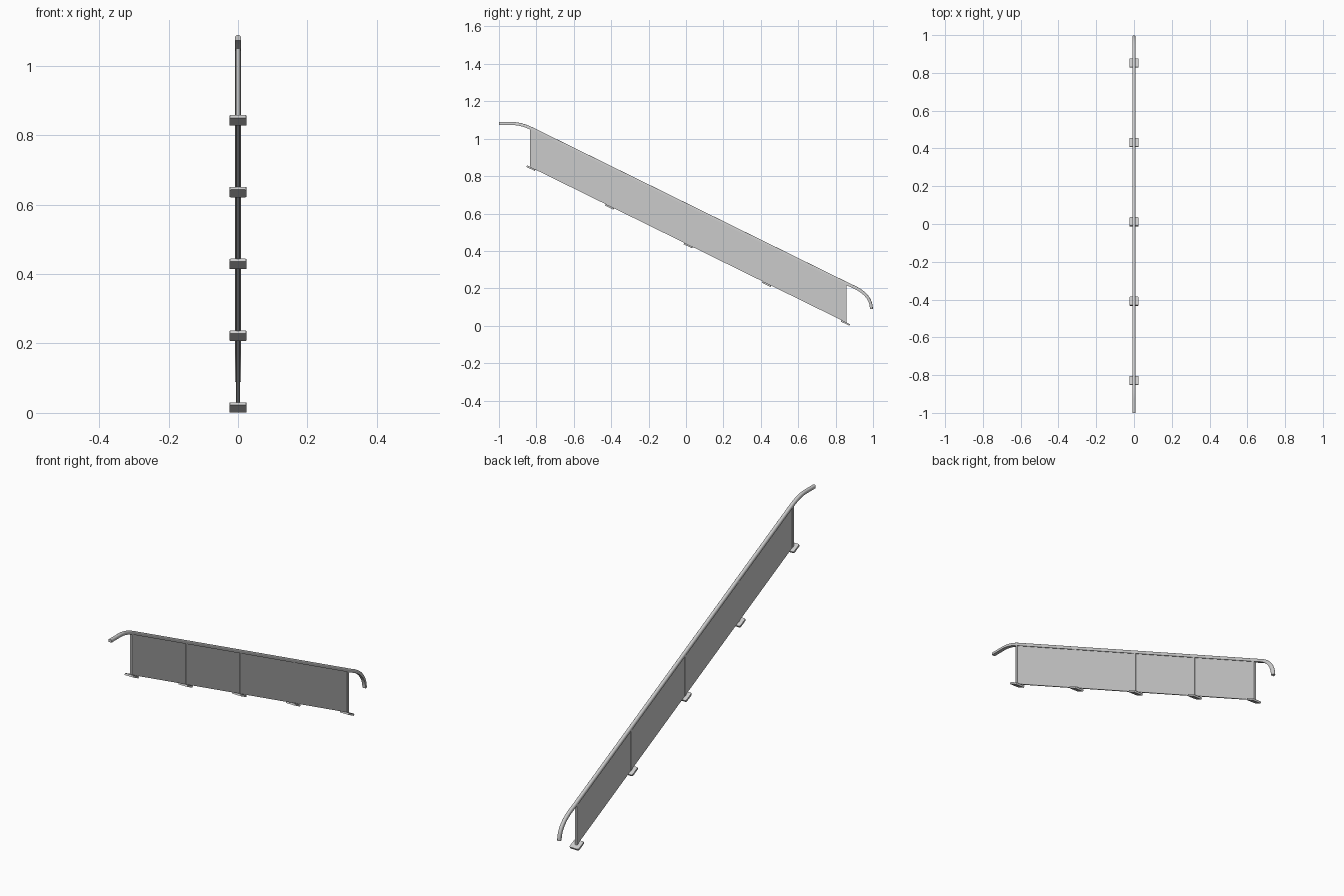
import bpy, bmesh
from math import atan, cos, sin, pi
from mathutils import Vector, Matrix

cube = bpy.data.objects.get("Cube")
if cube:
    bpy.data.objects.remove(cube, do_unlink=True)

SLOPE = 0.492
ANGLE = atan(SLOPE)
FIRST, LAST, COUNT = -0.829, 0.852, 5


def ground(y):
    """Height of the base plate centres along the stair."""
    return 0.0155 - SLOPE * (y - LAST)


def rail_z(y):
    """Height of the rail centreline on its straight run."""
    return 0.229 - SLOPE * (y - LAST)


def material(name, value):
    m = bpy.data.materials.new(name)
    m.use_nodes = True
    m.diffuse_color = (value, value, value, 1)
    m.node_tree.nodes["Principled BSDF"].inputs["Base Color"].default_value = (value, value, value, 1)
    return m


steel = material("grey_steel", 0.6)


def finish(bm, name, smooth=False):
    bmesh.ops.recalc_face_normals(bm, faces=bm.faces)
    mesh = bpy.data.meshes.new(name)
    bm.to_mesh(mesh)
    bm.free()
    mesh.materials.append(steel)
    ob = bpy.data.objects.new(name, mesh)
    bpy.context.collection.objects.link(ob)
    if smooth:
        bpy.ops.object.select_all(action='DESELECT')
        ob.select_set(True)
        bpy.context.view_layer.objects.active = ob
        bpy.ops.object.shade_smooth_by_angle(angle=0.6)
    return ob


def slab(name, half_x, y0, y1, bottom, top):
    """Upright slab whose top and bottom follow the stair slope."""
    bm = bmesh.new()
    side = [(y0, bottom(y0)), (y1, bottom(y1)), (y1, top(y1)), (y0, top(y0))]
    face = bm.faces.new([bm.verts.new((-half_x, y, z)) for y, z in side])
    out = bmesh.ops.extrude_face_region(bm, geom=[face])["geom"]
    moved = [g for g in out if isinstance(g, bmesh.types.BMVert)]
    bmesh.ops.translate(bm, verts=moved, vec=(2 * half_x, 0, 0))
    return finish(bm, name)


def quad_bezier(a, b, c, steps):
    a, b, c = Vector(a), Vector(b), Vector(c)
    return [a * (1 - t) ** 2 + b * 2 * t * (1 - t) + c * t * t
            for t in (i / steps for i in range(steps + 1))]


# Posts and tilted base plates
for i in range(COUNT):
    y = FIRST + (LAST - FIRST) * i / (COUNT - 1)
    slab(f"post_{i + 1}", 0.006, y - 0.006, y + 0.006, ground, rail_z)

    bm = bmesh.new()
    bmesh.ops.create_cube(bm, size=1)
    bmesh.ops.scale(bm, vec=(0.05, 0.05, 0.009), verts=bm.verts)
    corners = [e for e in bm.edges
               if abs(e.verts[0].co.z - e.verts[1].co.z) > 0.001]
    bmesh.ops.bevel(bm, geom=corners, offset=0.005, segments=2, affect='EDGES', profile=0.5)
    bmesh.ops.transform(bm, verts=bm.verts,
                        matrix=Matrix.Translation((0, y, ground(y))) @ Matrix.Rotation(-ANGLE, 4, 'X'))
    finish(bm, f"base_plate_{i + 1}")

# Infill panel between the end posts
slab("infill_panel", 0.004, FIRST, LAST,
     lambda y: ground(y) + 0.004, lambda y: rail_z(y) - 0.004)

# Handrail path: level upper end, sloped run, downturned lower end
upper_z = 1.081
bend_y = LAST - (upper_z - 0.229) / SLOPE
path = [Vector((-1, upper_z))]
path += quad_bezier((bend_y - 0.05, upper_z), (bend_y, upper_z),
                    (bend_y + 0.06, rail_z(bend_y + 0.06)), 8)
path += quad_bezier((0.88, rail_z(0.88)), (0.991, rail_z(0.991) + 0.01), (0.991, 0.09), 12)

# Flat-bottomed, domed rail section swept along the path
W, H = 0.0088, 0.008
section = [(-W, -H), (W, -H)]
section += [(W * cos(pi * k / 10), -0.001 + (H + 0.001) * sin(pi * k / 10)) for k in range(11)]

bm = bmesh.new()
rings = []
for i, p in enumerate(path):
    tangent = (path[min(i + 1, len(path) - 1)] - path[max(i - 1, 0)]).normalized()
    normal = Vector((-tangent.y, tangent.x))
    rings.append([bm.verts.new((x, p.x + normal.x * n, p.y + normal.y * n)) for x, n in section])
for a, b in zip(rings, rings[1:]):
    for k in range(len(section)):
        j = (k + 1) % len(section)
        bm.faces.new((a[k], a[j], b[j], b[k]))
bm.faces.new(rings[0])
bm.faces.new(rings[-1])
finish(bm, "handrail", smooth=True)
